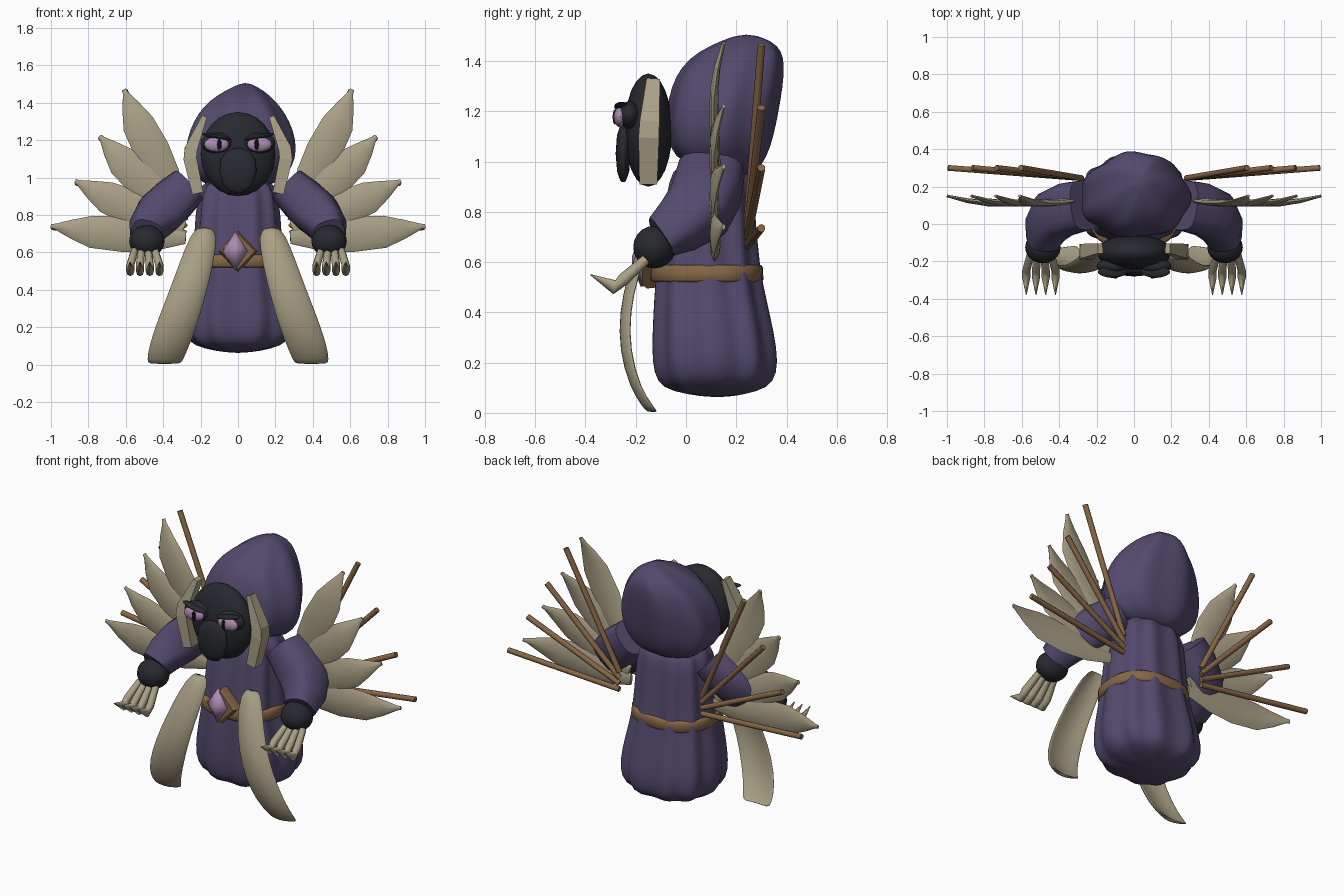
import bpy, bmesh, math
from mathutils import Vector, Matrix

cube = bpy.data.objects.get("Cube")
if cube:
    bpy.data.objects.remove(cube, do_unlink=True)


def material(name, r, g, b):
    m = bpy.data.materials.new(name)
    m.use_nodes = True
    m.diffuse_color = (r, g, b, 1)
    bsdf = m.node_tree.nodes["Principled BSDF"]
    bsdf.inputs["Base Color"].default_value = (r, g, b, 1)
    bsdf.inputs["Roughness"].default_value = 0.8
    return m


PURPLE = material("purple cloth", 0.088, 0.068, 0.155)
BONE = material("bone", 0.40, 0.35, 0.235)
DARK = material("dark hide", 0.021, 0.022, 0.028)
BROWN = material("brown wood", 0.24, 0.135, 0.062)
PINK = material("pink gem", 0.42, 0.25, 0.45)
BLACK = material("black pupil", 0.004, 0.004, 0.005)


def finish(name, bm, mat, sub=0, angle=40):
    bmesh.ops.recalc_face_normals(bm, faces=bm.faces)
    mesh = bpy.data.meshes.new(name)
    bm.to_mesh(mesh)
    bm.free()
    mesh.materials.append(mat)
    ob = bpy.data.objects.new(name, mesh)
    bpy.context.collection.objects.link(ob)
    if sub:
        ob.modifiers.new("smooth", "SUBSURF").levels = sub
        ob.modifiers["smooth"].render_levels = sub
    bpy.ops.object.select_all(action="DESELECT")
    ob.select_set(True)
    bpy.context.view_layer.objects.active = ob
    if angle:
        bpy.ops.object.shade_smooth_by_angle(angle=math.radians(angle))
    return ob


def ring(c, u, v, n=12, power=1.0, folds=0, depth=0.0, phase=0.0):
    """Rounded cross-section around c, spanned by the half axes u and v."""
    pts = []
    for i in range(n):
        a = 2 * math.pi * i / n + phase
        x, y = math.cos(a), math.sin(a)
        k = 1 + depth * math.cos(folds * a)
        x = math.copysign(abs(x) ** power, x) * k
        y = math.copysign(abs(y) ** power, y) * k
        pts.append(Vector(c) + Vector(u) * x + Vector(v) * y)
    return pts


def loft(name, rings, mat, sub=0, angle=40):
    bm = bmesh.new()
    rows = [[bm.verts.new(p) for p in r] for r in rings]
    n = len(rows[0])
    for a, b in zip(rows, rows[1:]):
        for i in range(n):
            j = (i + 1) % n
            bm.faces.new((a[i], a[j], b[j], b[i]))
    bm.faces.new(rows[0])
    bm.faces.new(rows[-1])
    return finish(name, bm, mat, sub, angle)


def tube(name, path, radii, mat, n=8, side=(0, 1, 0), power=1.0, phase=0.0, sub=0, angle=40):
    """Loft along a path; radii holds (width, depth) for each point."""
    path = [Vector(p) for p in path]
    rings = []
    for i, p in enumerate(path):
        t = (path[min(i + 1, len(path) - 1)] - path[max(i - 1, 0)]).normalized()
        u = t.cross(Vector(side)).normalized()
        v = u.cross(t)
        rings.append(ring(p, u * radii[i][0], v * radii[i][1], n, power, phase=phase))
    return loft(name, rings, mat, sub, angle)


def ball(name, c, r, mat, tilt=0.0, seg=20):
    bm = bmesh.new()
    m = Matrix.Translation(c) @ Matrix.Rotation(tilt, 4, "Y") @ Matrix.Diagonal((*r, 1))
    bmesh.ops.create_uvsphere(bm, u_segments=seg, v_segments=seg // 2, radius=1, matrix=m)
    return finish(name, bm, mat)


def cloth(name, rows, folds, depth, power, sub=1):
    """Rows are (z, front y, back y, centre x, half width)."""
    rings = [ring((cx, (y0 + y1) / 2, z), (w, 0, 0), (0, (y1 - y0) / 2, 0), 60, power, folds, depth)
             for z, y0, y1, cx, w in rows]
    return loft(name, rings, PURPLE, sub, 60)


# Robe and hood
cloth("robe", [
    (0.062, 0.08, 0.17, 0, 0.05), (0.085, -0.06, 0.29, 0, 0.18), (0.12, -0.115, 0.35, 0, 0.26),
    (0.2, -0.135, 0.368, 0, 0.29), (0.32, -0.133, 0.35, 0, 0.282), (0.45, -0.127, 0.32, 0, 0.255),
    (0.58, -0.117, 0.292, 0, 0.232), (0.8, -0.088, 0.275, 0, 0.22), (0.92, -0.068, 0.265, 0, 0.207),
    (1.0, -0.04, 0.23, 0, 0.17)], 10, 0.042, 0.82)
cloth("hood", [
    (0.94, 0.14, 0.23, 0, 0.08), (0.96, 0.06, 0.28, 0, 0.18), (1.02, -0.05, 0.32, 0, 0.26),
    (1.1, -0.072, 0.345, 0.005, 0.295), (1.2, -0.075, 0.365, 0.01, 0.292),
    (1.3, -0.055, 0.382, 0.012, 0.257), (1.38, -0.015, 0.388, 0.015, 0.205),
    (1.44, 0.055, 0.38, 0.025, 0.14), (1.48, 0.14, 0.34, 0.035, 0.075),
    (1.505, 0.21, 0.27, 0.04, 0.02)], 7, 0.035, 0.93)

# Belt, buckle and gem
loft("belt", [ring((0, 0.083, z), (w, 0, 0), (0, w * 0.9, 0), 40, 0.82)
              for z, w in ((0.52, 0.24), (0.53, 0.25), (0.578, 0.248), (0.588, 0.24))], BROWN, angle=60)
loft("buckle", [ring((0, y, 0.605), (w, 0, 0), (0, 0, w * 1.05), 4)
                for y, w in ((-0.11, 0.1), (-0.155, 0.105), (-0.175, 0.09))], BROWN)
loft("buckle_gem", [ring((-0.015, y, 0.607), (w, 0, 0), (0, 0, w * 1.6), 4)
                    for y, w in ((-0.16, 0.063), (-0.18, 0.066), (-0.215, 0.01))], PINK, angle=70)

# Masked face
ball("head", (0, -0.15, 1.125), (0.2, 0.095, 0.225), DARK, seg=24)
tube("muzzle", [(0, -0.235, 1.155), (0, -0.24, 1.14), (0, -0.245, 1.1), (0, -0.25, 1.03),
                (0, -0.25, 0.96), (0, -0.25, 0.925), (0, -0.25, 0.918)],
     [(0.02, 0.01), (0.06, 0.022), (0.092, 0.03), (0.1, 0.03),
      (0.08, 0.024), (0.04, 0.012), (0.01, 0.005)], DARK, 20, angle=60)

for s, label in ((1, "left"), (-1, "right")):
    # Eyes
    ball(label + "_eye_socket", (s * 0.115, -0.225, 1.185), (0.085, 0.042, 0.055), DARK)
    ball(label + "_eye", (s * 0.115, -0.262, 1.177), (0.066, 0.026, 0.04), PINK)
    ball(label + "_pupil", (s * 0.1, -0.284, 1.177), (0.013, 0.008, 0.03), BLACK, seg=12)
    ball(label + "_eyelid", (s * 0.115, -0.256, 1.218), (0.08, 0.03, 0.012), DARK, tilt=-s * 0.2)

    # Bone strip beside the face
    tube(label + "_face_frame", [(s * 0.18, -0.13, 1.325), (s * 0.252, -0.145, 1.15),
                                 (s * 0.256, -0.148, 1.1), (s * 0.215, -0.15, 0.915)],
         [(0.02, 0.038), (0.048, 0.055), (0.05, 0.058), (0.042, 0.05)],
         BONE, 4, phase=math.pi / 4, angle=0)

    # Sleeve, hand and claws
    tube(label + "_sleeve", [(s * 0.265, 0.1, 0.955), (s * 0.34, 0.085, 0.885), (s * 0.42, 0.05, 0.81),
                             (s * 0.475, -0.03, 0.745), (s * 0.49, -0.1, 0.7)],
         [(0.108, 0.135), (0.122, 0.14), (0.126, 0.135), (0.105, 0.11), (0.083, 0.085)],
         PURPLE, 16, power=0.7, angle=50)
    ball(label + "_hand", (s * 0.487, -0.125, 0.66), (0.095, 0.085, 0.085), DARK)
    for i in range(4):
        x = 0.42 + 0.052 * i
        tube(f"{label}_claw_{i + 1}", [(s * (0.5 + (x - 0.5) * 0.7), -0.16, 0.61), (s * x, -0.25, 0.53),
                                       (s * x, -0.285, 0.5), (s * x, -0.38, 0.55)],
             [(0.02, 0.02), (0.025, 0.022), (0.028, 0.022), (0.002, 0.002)],
             BONE, 8, side=(1, 0, 0), angle=70)

    # Hanging front panel: (z, inner x, outer x, y)
    rows = [(0.735, 0.15, 0.21, -0.13), (0.7, 0.105, 0.254, -0.16), (0.55, 0.128, 0.312, -0.222),
            (0.4, 0.163, 0.367, -0.254), (0.25, 0.203, 0.427, -0.254), (0.1, 0.258, 0.478, -0.213),
            (0.02, 0.295, 0.488, -0.158), (0.002, 0.305, 0.48, -0.142)]
    rings = []
    for z, xi, xo, y in rows:
        r = ring((s * (xi + xo) / 2, y, z), (s * (xo - xi) / 2, 0, 0), (0, 0.014, 0), 16, 0.8)
        for p in r:
            off = (abs(p.x) - (xi + xo) / 2) / (xo - xi)
            p.y += 0.12 * off * off
        rings.append(r)
    loft(label + "_front_panel", rings, BONE, 1, 50)

    # Fan of feathers with a stick behind each: (base, tip) in x and z
    fan = [((0.32, 0.88), (0.61, 1.47)), ((0.3, 0.8), (0.74, 1.22)),
           ((0.29, 0.73), (0.87, 0.98)), ((0.28, 0.68), (1.0, 0.74))]
    for i, ((bx, bz), (tx, tz)) in enumerate(fan):
        length = math.hypot(tx - bx, tz - bz)
        droop = Vector((tz - bz, 0, bx - tx)) / length
        path, radii = [], []
        for t, w, y, d in ((0, 0.035, 0.13, 0), (0.22, 0.08, 0.12, 0.005), (0.45, 0.096, 0.112, 0.01),
                           (0.7, 0.086, 0.112, 0.012), (0.85, 0.05, 0.125, 0.006),
                           (0.97, 0.015, 0.145, 0), (1, 0.012, 0.15, 0)):
            p = Vector((bx + (tx - bx) * t, y, bz + (tz - bz) * t)) + droop * d
            path.append((s * p.x, p.y, p.z))
            radii.append((w, 0.006 + w * 0.13))
        tube(f"{label}_feather_{i + 1}", path, radii, BONE, 8, angle=50)
        base = (s * 0.28, 0.245, 0.77 - 0.035 * i)
        end = (s * (tx - 0.005), 0.3, tz - 0.005)
        tube(f"{label}_stick_{i + 1}", [base, end], [(0.016, 0.016)] * 2, BROWN, 10, angle=60)
